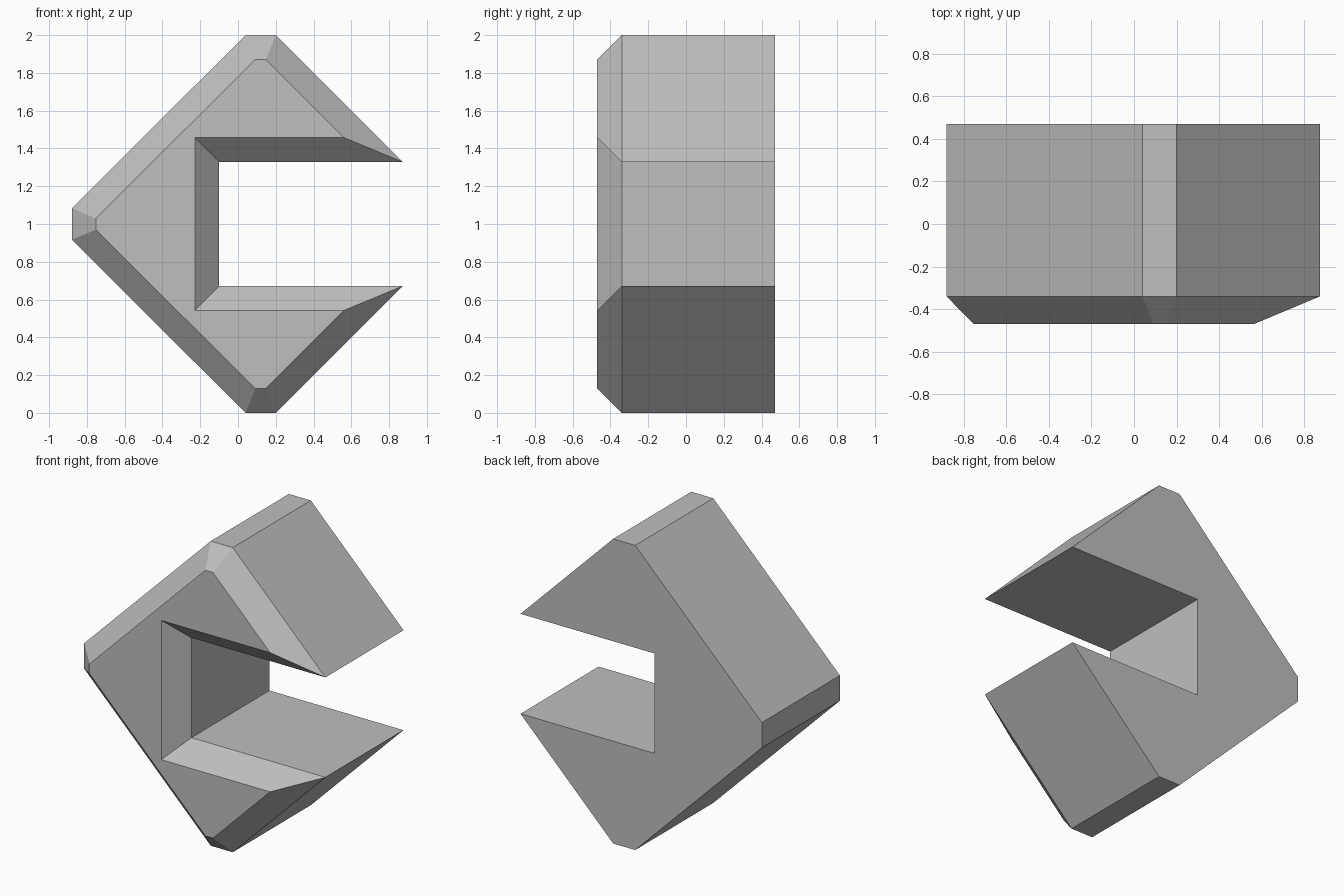
import bpy
import bmesh

cube = bpy.data.objects.get("Cube")
if cube:
    bpy.data.objects.remove(cube, do_unlink=True)

FRONT, SHOULDER, BACK = -0.47, -0.34, 0.47

# Upper half of each outline as (x, height above the middle), left tip to notch
outer_half = [(-0.88, 0.083), (0.04, 1.0), (0.2, 1.0), (0.873, 0.328), (-0.1, 0.328)]
inner_half = [(-0.752, 0.03), (0.092, 0.872), (0.147, 0.872), (0.562, 0.457), (-0.228, 0.457)]


def full_outline(half):
    """Mirror the upper half about the middle height."""
    return [(x, 1 + h) for x, h in half] + [(x, 1 - h) for x, h in reversed(half)]


def ring(bm, outline, y):
    return [bm.verts.new((x, y, z)) for x, z in outline]


def bridge(bm, a, b):
    for i in range(len(a)):
        j = (i + 1) % len(a)
        bm.faces.new((a[i], a[j], b[j], b[i]))


# Notched diamond block with a bevelled front
bm = bmesh.new()
outer, inner = full_outline(outer_half), full_outline(inner_half)
front = ring(bm, inner, FRONT)
shoulder = ring(bm, outer, SHOULDER)
back = ring(bm, outer, BACK)
bridge(bm, front, shoulder)
bridge(bm, shoulder, back)
bm.faces.new(front)
bm.faces.new(back[::-1])
bmesh.ops.recalc_face_normals(bm, faces=bm.faces)

mesh = bpy.data.meshes.new("notched_block")
bm.to_mesh(mesh)
bm.free()
block = bpy.data.objects.new("notched_block", mesh)
bpy.context.collection.objects.link(block)

# Plain grey
grey = bpy.data.materials.new("plain grey")
grey.use_nodes = True
colour = (0.52, 0.52, 0.52, 1)
grey.diffuse_color = colour
grey.node_tree.nodes["Principled BSDF"].inputs["Base Color"].default_value = colour
mesh.materials.append(grey)
